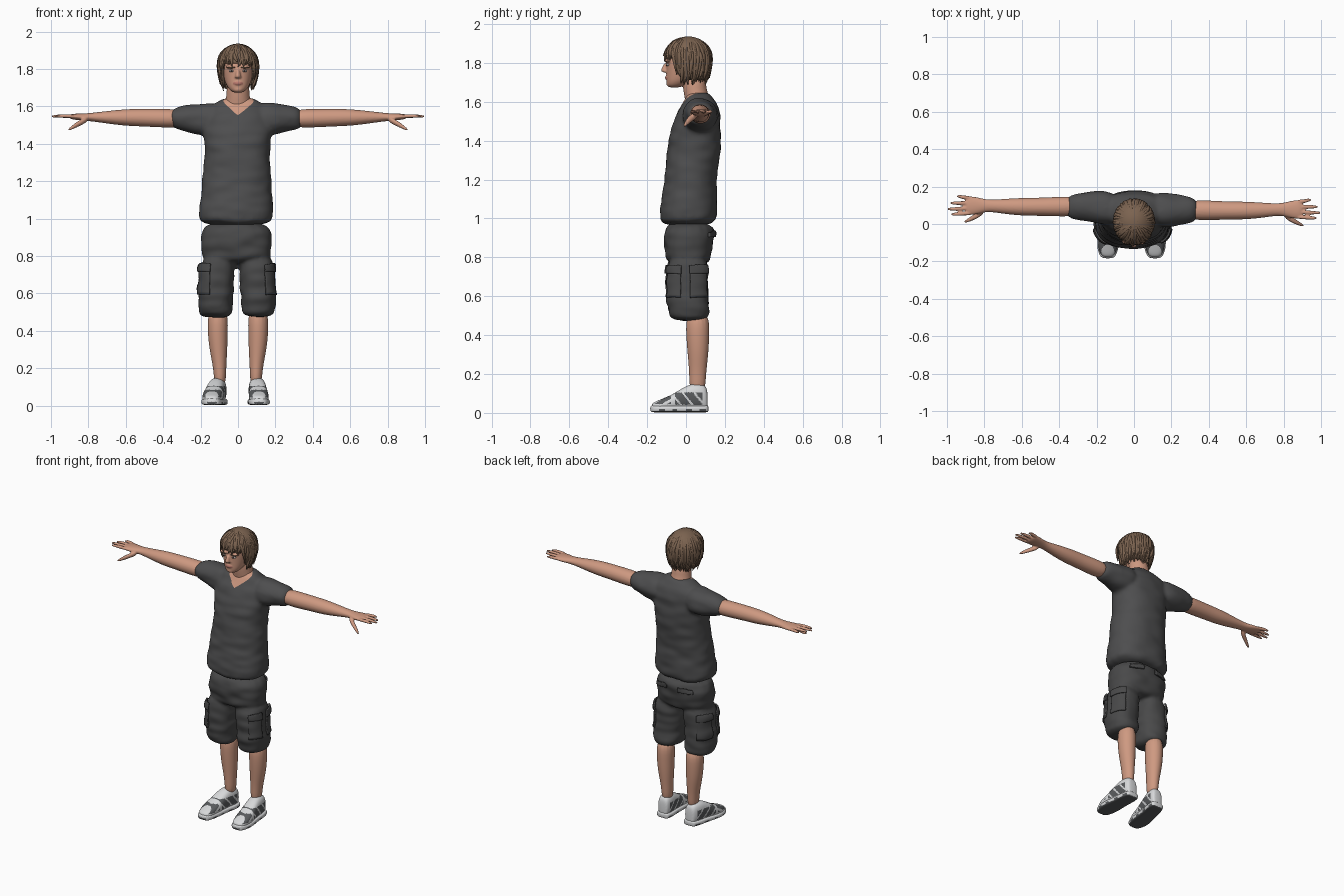
import bpy, bmesh, random
from math import sin, cos, pi, radians
from mathutils import Vector, noise

random.seed(4)
if "Cube" in bpy.data.objects:
    bpy.data.objects.remove(bpy.data.objects["Cube"])


def material(name, r, g, b):
    m = bpy.data.materials.new(name)
    m.use_nodes = True
    m.diffuse_color = (r, g, b, 1)
    bsdf = m.node_tree.nodes["Principled BSDF"]
    bsdf.inputs["Base Color"].default_value = (r, g, b, 1)
    bsdf.inputs["Roughness"].default_value = 0.8
    return m


skin = material("skin", 0.62, 0.32, 0.22)
lip = material("lips", 0.50, 0.20, 0.16)
brown = material("hair brown", 0.20, 0.125, 0.08)
shirt_grey = material("shirt grey", 0.075, 0.075, 0.077)
shorts_grey = material("shorts grey", 0.066, 0.066, 0.067)
white = material("shoe white", 0.68, 0.69, 0.70)
dark = material("shoe grey", 0.10, 0.105, 0.11)
eye_white = material("eye white", 0.60, 0.55, 0.52)
eye_dark = material("eye dark", 0.05, 0.035, 0.03)


def finish(name, bm, *mats):
    me = bpy.data.meshes.new(name)
    bm.to_mesh(me)
    bm.free()
    for m in mats:
        me.materials.append(m)
    for p in me.polygons:
        p.use_smooth = True
    ob = bpy.data.objects.new(name, me)
    bpy.context.collection.objects.link(ob)
    return ob


def bake(ob):
    """Replace an object's mesh by its evaluated shape."""
    dg = bpy.context.evaluated_depsgraph_get()
    me = bpy.data.meshes.new_from_object(ob.evaluated_get(dg))
    ob.modifiers.clear()
    ob.data = me
    for p in me.polygons:
        p.use_smooth = True
    return ob


def loft(name, axis, rings, *mats, power=2.0, sides=16, levels=2):
    """Skin elliptical rings (position, centre a, centre b, radius a, radius b)."""
    bm = bmesh.new()
    rows = []
    for t, ca, cb, ra, rb in rings:
        row = []
        for i in range(sides):
            c, s = cos(2 * pi * i / sides), sin(2 * pi * i / sides)
            a = ca + ra * abs(c) ** (2 / power) * (1 if c > 0 else -1)
            b = cb + rb * abs(s) ** (2 / power) * (1 if s > 0 else -1)
            co = {"x": (t, a, b), "y": (a, t, b), "z": (a, b, t)}[axis]
            row.append(bm.verts.new(co))
        rows.append(row)
    for lo, hi in zip(rows, rows[1:]):
        for i in range(sides):
            j = (i + 1) % sides
            bm.faces.new((lo[i], lo[j], hi[j], hi[i]))
    bm.faces.new(rows[0])
    bm.faces.new(rows[-1])
    bmesh.ops.recalc_face_normals(bm, faces=bm.faces)
    ob = finish(name, bm, *mats)
    ob.modifiers.new("round", "SUBSURF").levels = levels
    return bake(ob)


def fuse(name, parts, voxel, smooth, *mats):
    """Melt overlapping parts into one continuous surface."""
    bm = bmesh.new()
    for p in parts:
        bm.from_mesh(p.data)
        bpy.data.objects.remove(p)
    ob = finish(name, bm, *mats)
    ob.modifiers.new("melt", "REMESH").voxel_size = voxel
    sm = ob.modifiers.new("soften", "SMOOTH")
    sm.factor, sm.iterations = 0.5, smooth
    bake(ob)
    if not ob.data.materials:
        for m in mats:
            ob.data.materials.append(m)
    return ob


def wrinkle(ob, amount):
    """Soft cloth folds, stretched sideways."""
    for v in ob.data.vertices:
        c = v.co
        v.co = c + v.normal * amount * noise.noise(Vector((c.x * 9, c.y * 9, c.z * 20)))


def ball(name, centre, size, mat):
    bm = bmesh.new()
    bmesh.ops.create_uvsphere(bm, u_segments=16, v_segments=10, radius=1)
    bmesh.ops.scale(bm, vec=size, verts=bm.verts)
    bmesh.ops.translate(bm, vec=centre, verts=bm.verts)
    return finish(name, bm, mat)


# Shirt: torso and sleeves, with a V neckline cut by two slanted planes
parts = [loft("torso", "z", [
    (0.96, -.01, .012, .210, .158), (1.03, -.01, .012, .205, .150),
    (1.2, -.008, .022, .187, .136), (1.3, -.003, .035, .177, .138),
    (1.4, -.003, .045, .180, .140), (1.5, 0, .058, .192, .124),
    (1.58, 0, .072, .172, .100), (1.62, 0, .07, .125, .075), (1.65, 0, .065, .08, .055)], power=2.3)]
for s in (1, -1):
    dy, dx = -.01 * s, -.012
    parts.append(loft("sleeve", "x", [
        (s * .08, .075, 1.53, .10, .10), (s * .2, .08 + dy, 1.528, .092, .088),
        (s * .27, .085 + dy, 1.537, .077, .070), (s * .36 + dx, .085 + dy, 1.536, .066, .058)]))
shirt = fuse("shirt", parts, 0.011, 5, shirt_grey, skin)
wrinkle(shirt, 0.007)
bm = bmesh.new()
bm.from_mesh(shirt.data)
apex = Vector((0, -.045, 1.55))
planes = [Vector((s * -.5, -.576, 1)) for s in (1, -1)]
for no in planes:
    bmesh.ops.bisect_plane(bm, geom=bm.verts[:] + bm.edges[:] + bm.faces[:], plane_co=apex, plane_no=no)
for f in bm.faces:
    c = f.calc_center_median()
    f.material_index = int(abs(c.x) < .13 and all((c - apex).dot(no) > 0 for no in planes))
bm.to_mesh(shirt.data)
bm.free()

# Shorts: hips and two wide legs
parts = [loft("hips", "z", [
    (.76, -.006, .012, .17, .10), (.8, -.006, .012, .190, .122),
    (.88, -.008, .015, .194, .130), (.99, -.008, .018, .192, .138)], power=2.4)]
for s in (1, -1):
    parts.append(loft("shorts_leg", "z", [
        (.82, s * .095 - .006, .012, .096, .115), (.7, s * .107 - .006, .006, .094, .106),
        (.6, s * .115 - .006, .005, .096, .110), (.53, s * .115 - .006, .012, .094, .107),
        (.47, s * .115 - .006, .022, .09, .102)], power=2.4))
shorts = fuse("shorts", parts, 0.010, 4, shorts_grey)
wrinkle(shorts, 0.009)


def pocket(name, centre, normal, w, h, lift):
    """A cloth patch wrapped onto the shorts."""
    bm = bmesh.new()
    bmesh.ops.create_grid(bm, x_segments=12, y_segments=8, size=0.5)
    bmesh.ops.scale(bm, vec=(w, h, 1), verts=bm.verts)
    turn = Vector(normal).to_track_quat("Z", "Y")
    for v in bm.verts:
        v.co = turn @ v.co + Vector(centre)
    ob = finish(name, bm, shorts_grey)
    wrap = ob.modifiers.new("wrap", "SHRINKWRAP")
    wrap.target, wrap.offset, wrap.wrap_mode = shorts, lift, "ABOVE_SURFACE"
    thick = ob.modifiers.new("thick", "SOLIDIFY")
    thick.thickness, thick.offset = 0.01, 0
    bake(ob)


for s, side in ((1, "left"), (-1, "right")):
    for end, y, n in (("front", -.075, -.8), ("rear", .07, .6)):
        pocket(f"{side}_{end}_pocket", (s * .19, y, .66), (s, n, 0), .11, .13, .003)
        pocket(f"{side}_{end}_flap", (s * .19, y, .74), (s, n, 0), .12, .045, .010)
    pocket(f"{side}_back_pocket_flap", (s * .10, .16, .92), (s * .2, 1, 0), .11, .035, .006)

# Arms and hands
for s, side in ((1, "left"), (-1, "right")):
    dy = -.01 * s
    parts = [loft("arm", "x", [
        (s * .28, .085 + dy, 1.535, .055, .05), (s * .4, .083 + dy, 1.537, .054, .051),
        (s * .5, .082 + dy, 1.540, .049, .048), (s * .6, .082 + dy, 1.541, .049, .046),
        (s * .7, .084 + dy, 1.542, .040, .034), (s * .78, .088 + dy, 1.543, .031, .023),
        (s * .82, .088 + dy, 1.543, .042, .020), (s * .87, .088 + dy, 1.545, .053, .017),
        (s * .905, .088 + dy, 1.546, .048, .012)])]
    for y0, y1, tip in ((.048, .042, .98), (.075, .07, 1.0), (.102, .102, .985), (.128, .138, .95)):
        parts.append(loft("finger", "x", [
            (s * .86, y0 + dy, 1.546, .012, .011), (s * .92, (y0 + y1) / 2 + dy, 1.549, .0115, .011),
            (s * (tip - .02), y1 + dy, 1.548, .010, .009), (s * tip, y1 + dy, 1.546, .006, .005)], sides=8))
    parts.append(loft("thumb", "x", [
        (s * .80, .062 + dy, 1.535, .02, .018), (s * .84, .035 + dy, 1.515, .018, .018),
        (s * .88, .013 + dy, 1.492, .013, .014), (s * .91, .0 + dy, 1.473, .007, .007)], sides=8))
    fuse(f"{side}_arm_and_hand", parts, 0.005, 2, skin)

# Lower legs and trainers
for s, side in ((1, "left"), (-1, "right")):
    loft(f"{side}_leg", "z", [
        (.52, s * .107, .06, .056, .062), (.4, s * .109, .06, .055, .061), (.3, s * .105, .062, .049, .054),
        (.2, s * .097, .06, .034, .043), (.1, s * .096, .058, .032, .042)], skin)
    toe = .012 if s > 0 else -.04

    def shoe_rings(base, profile, grow):
        return [(y, s * .1 + toe * min(1, max(0, (.1 - y) / .2)), (base + top) / 2, w + grow, (top - base) / 2)
                for y, top, w in profile]

    upper = [(.112, .11, .026), (.10, .145, .040), (.06, .152, .048), (.02, .148, .047), (-.02, .128, .049),
             (-.07, .095, .054), (-.12, .074, .054), (-.16, .058, .042), (-.178, .045, .022)]
    shoe = loft(f"{side}_shoe", "y", shoe_rings(.012, upper, 0), white, dark, power=2.6, levels=3)
    for p in shoe.data.polygons:
        y, z = p.center.y, p.center.z
        panel = .042 < z < .105 and -.06 < y < .085 and (y + z * .8) % .06 > .012
        toe_cap = y < -.075 and .045 < z < .085 and (y * .6 - z) % .04 > .016
        p.material_index = int(panel or toe_cap)
    sole = [(y, .038, w) for y, top, w in upper]
    sole[0], sole[-1] = (.117, .04, .032), (-.185, .04, .026)
    base = loft(f"{side}_sole", "y", shoe_rings(.003, sole, .006), white, dark, power=4, levels=2)
    for p in base.data.polygons:
        p.material_index = int(p.normal.z < -.6 or (p.center.z < .02 and p.center.y % .07 < .03))

# Head: skull, jaw, nose, ears and neck melted together
parts = [
    loft("skull", "z", [
        (1.672, 0, -.06, .026, .034), (1.695, 0, -.045, .053, .056), (1.73, 0, -.015, .071, .088),
        (1.77, 0, 0, .082, .104), (1.82, 0, .004, .089, .112), (1.87, 0, .008, .086, .102),
        (1.91, 0, .01, .06, .07)], power=2.2),
    loft("neck", "z", [
        (1.57, 0, .07, .085, .07), (1.62, 0, .058, .070, .066), (1.66, 0, .045, .062, .061),
        (1.74, 0, .04, .062, .062)]),
    loft("nose", "z", [
        (1.75, 0, -.10, .016, .015), (1.757, 0, -.108, .020, .027), (1.775, 0, -.104, .013, .023),
        (1.80, 0, -.10, .011, .013)], sides=8),
    ball("chin", (0, -.077, 1.692), (.03, .024, .018), skin),
    ball("lip_bulge", (0, -.088, 1.724), (.028, .021, .014), skin)]
for s in (1, -1):
    parts.append(ball("ear", (s * .088, .015, 1.775), (.012, .02, .032), skin))
    parts.append(ball("brow_ridge", (s * .036, -.090, 1.812), (.03, .02, .010), skin))
head = fuse("head", parts, 0.005, 2, skin, lip)
for p in head.data.polygons:
    c = p.center
    p.material_index = int(c.y < -.07 and (c.x / .027) ** 2 + ((c.z - 1.724) / .010) ** 2 < 1)
for s, side in ((1, "left"), (-1, "right")):
    ball(f"{side}_eye", (s * .034, -.092, 1.790), (.015, .010, .007), eye_white)
    ball(f"{side}_iris", (s * .034, -.099, 1.790), (.006, .005, .006), eye_dark)
    ball(f"{side}_eyebrow", (s * .036, -.103, 1.808), (.021, .007, .004), brown)


# Hair: a cap that is short over the face, plus loose tapered locks
def scalp(a, t, lift=0):
    d = abs((a + pi) % (2 * pi) - pi)
    k = min(1, max(0, (d - .75) / .5))
    phi = t * radians(90 + 38 * k * k * (3 - 2 * k))
    rz = .106 if cos(phi) > 0 else .19
    return Vector((sin(a) * sin(phi) * (.107 + lift), .012 - cos(a) * sin(phi) * (.119 + lift),
                   1.83 + cos(phi) * (rz + lift)))


bm = bmesh.new()
grid = [[bm.verts.new(scalp(2 * pi * i / 64, j / 16)) for i in range(64)] for j in range(1, 17)]
for lo, hi in zip(grid, grid[1:]):
    for i in range(64):
        bm.faces.new((lo[i], hi[i], hi[i - 1], lo[i - 1]))
bm.faces.new(grid[0])
bmesh.ops.recalc_face_normals(bm, faces=bm.faces)
cap = finish("hair_cap", bm, brown)
cap.modifiers.new("thickness", "SOLIDIFY").thickness = 0.012
bake(cap)

curve = bpy.data.curves.new("locks", "CURVE")
curve.dimensions, curve.bevel_depth, curve.bevel_resolution = "3D", 0.011, 1
curve.resolution_u, curve.use_fill_caps = 4, True
for i in range(130):
    a, swirl = 2 * pi * i / 130 + random.uniform(-.05, .05), random.uniform(-.35, .35)
    start, end = random.uniform(.08, .65), random.uniform(.95, 1.08)
    flick = random.uniform(-.004, .014)
    spline = curve.splines.new("NURBS")
    spline.points.add(5)
    for n, pt in enumerate(spline.points):
        k = n / 5
        pt.co = (*scalp(a + swirl * k * k, start + (end - start) * k, -.003 + flick * k ** 3), 1)
        pt.radius = (.3, .8, 1, 1, .8, .15)[n]
    spline.order_u, spline.use_endpoint_u = 4, True
temp = bpy.data.objects.new("locks_path", curve)
bpy.context.collection.objects.link(temp)
mesh = bpy.data.meshes.new_from_object(temp.evaluated_get(bpy.context.evaluated_depsgraph_get()))
bpy.data.objects.remove(temp)
mesh.materials.clear()
mesh.materials.append(brown)
for p in mesh.polygons:
    p.use_smooth = True
bpy.context.collection.objects.link(bpy.data.objects.new("hair_locks", mesh))
